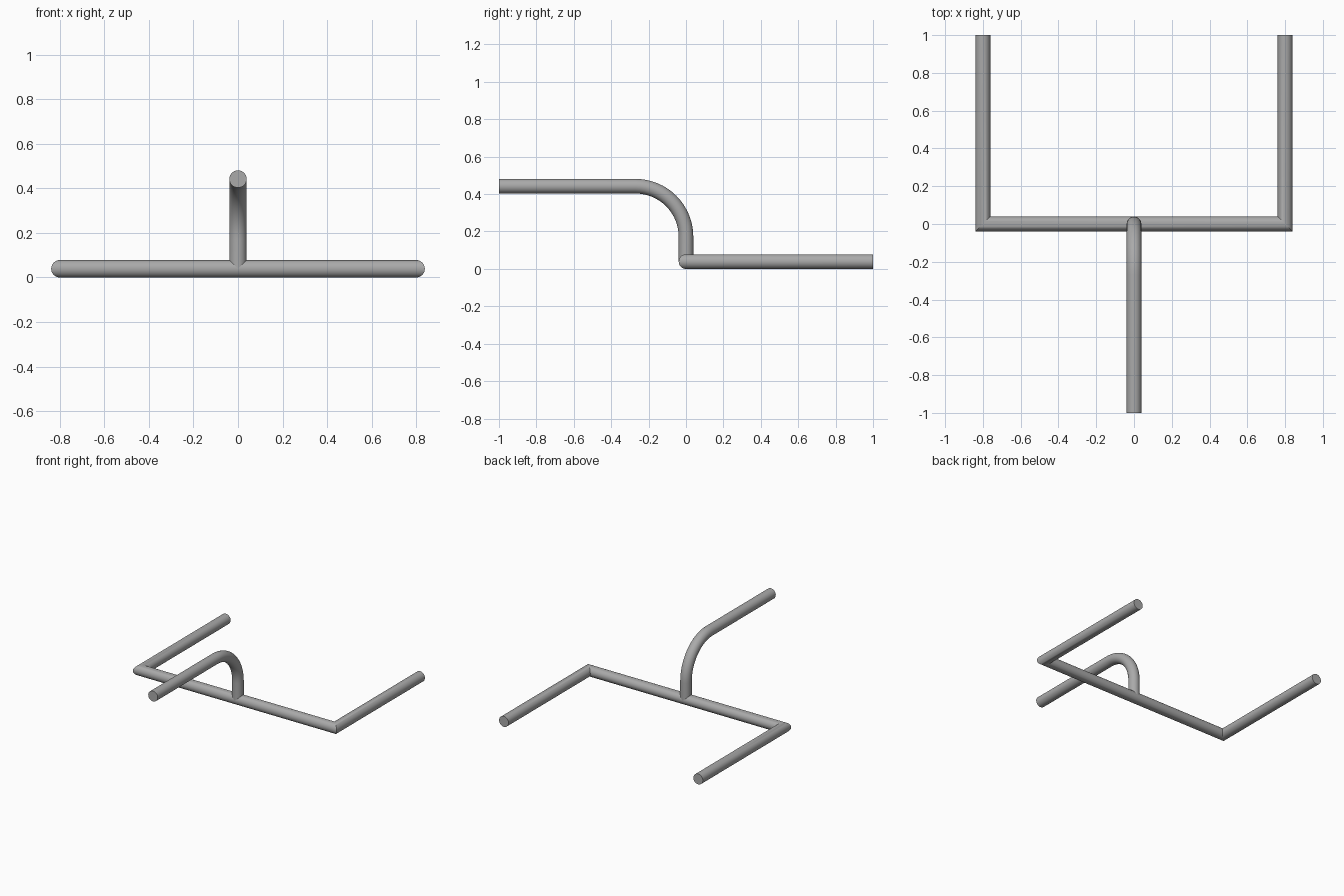
import bpy, bmesh, math
from mathutils import Vector

cube = bpy.data.objects.get("Cube")
if cube:
    bpy.data.objects.remove(cube, do_unlink=True)

R = 0.039        # pipe radius
SIDES = 32
HALF_WIDTH = 0.80
TOP = 0.442      # height of the upper pipe's axis
BEND = 0.27      # bend radius

grey = bpy.data.materials.new("grey_metal")
grey.use_nodes = True
grey.diffuse_color = (0.4, 0.4, 0.4, 1)
grey.node_tree.nodes["Principled BSDF"].inputs["Base Color"].default_value = (0.4, 0.4, 0.4, 1)


def pipe(name, path, normal):
    """Sweep a capped round pipe along a flat path, with mitred corners."""
    path = [Vector(p) for p in path]
    normal = Vector(normal)
    bm = bmesh.new()
    rings = []
    for i, p in enumerate(path):
        before = (p - path[i - 1]).normalized() if i else None
        after = (path[i + 1] - p).normalized() if i < len(path) - 1 else None
        before, after = before or after, after or before
        along = (before + after).normalized()
        # Widen the ring across the mitre so the pipe keeps its thickness
        across = along.cross(normal) / along.dot(after)
        ring = []
        for k in range(SIDES):
            a = math.tau * k / SIDES
            ring.append(bm.verts.new(p + R * (math.cos(a) * across + math.sin(a) * normal)))
        rings.append(ring)
    for lower, upper in zip(rings, rings[1:]):
        for k in range(SIDES):
            n = (k + 1) % SIDES
            bm.faces.new((lower[k], lower[n], upper[n], upper[k]))
    bm.faces.new(rings[0])
    bm.faces.new(rings[-1])
    bmesh.ops.recalc_face_normals(bm, faces=bm.faces)
    mesh = bpy.data.meshes.new(name)
    bm.to_mesh(mesh)
    bm.free()
    mesh.materials.append(grey)
    obj = bpy.data.objects.new(name, mesh)
    bpy.context.collection.objects.link(obj)
    bpy.ops.object.select_all(action="DESELECT")
    obj.select_set(True)
    bpy.context.view_layer.objects.active = obj
    bpy.ops.object.shade_smooth_by_angle(angle=math.radians(30))
    return obj


# Crossbar with its two uprights, lying flat
pipe("crossbar_and_uprights",
     [(-HALF_WIDTH, 1, R), (-HALF_WIDTH, 0, R), (HALF_WIDTH, 0, R), (HALF_WIDTH, 1, R)],
     (0, 0, 1))

# Curved support post, rising from the crossbar and bending to the front
steps = 16
arc = [(0, BEND * (math.cos(t) - 1), TOP - BEND + BEND * math.sin(t))
       for t in (math.pi / 2 * i / steps for i in range(steps + 1))]
pipe("support_post", [(0, 0, R)] + arc + [(0, -1, TOP)], (1, 0, 0))
